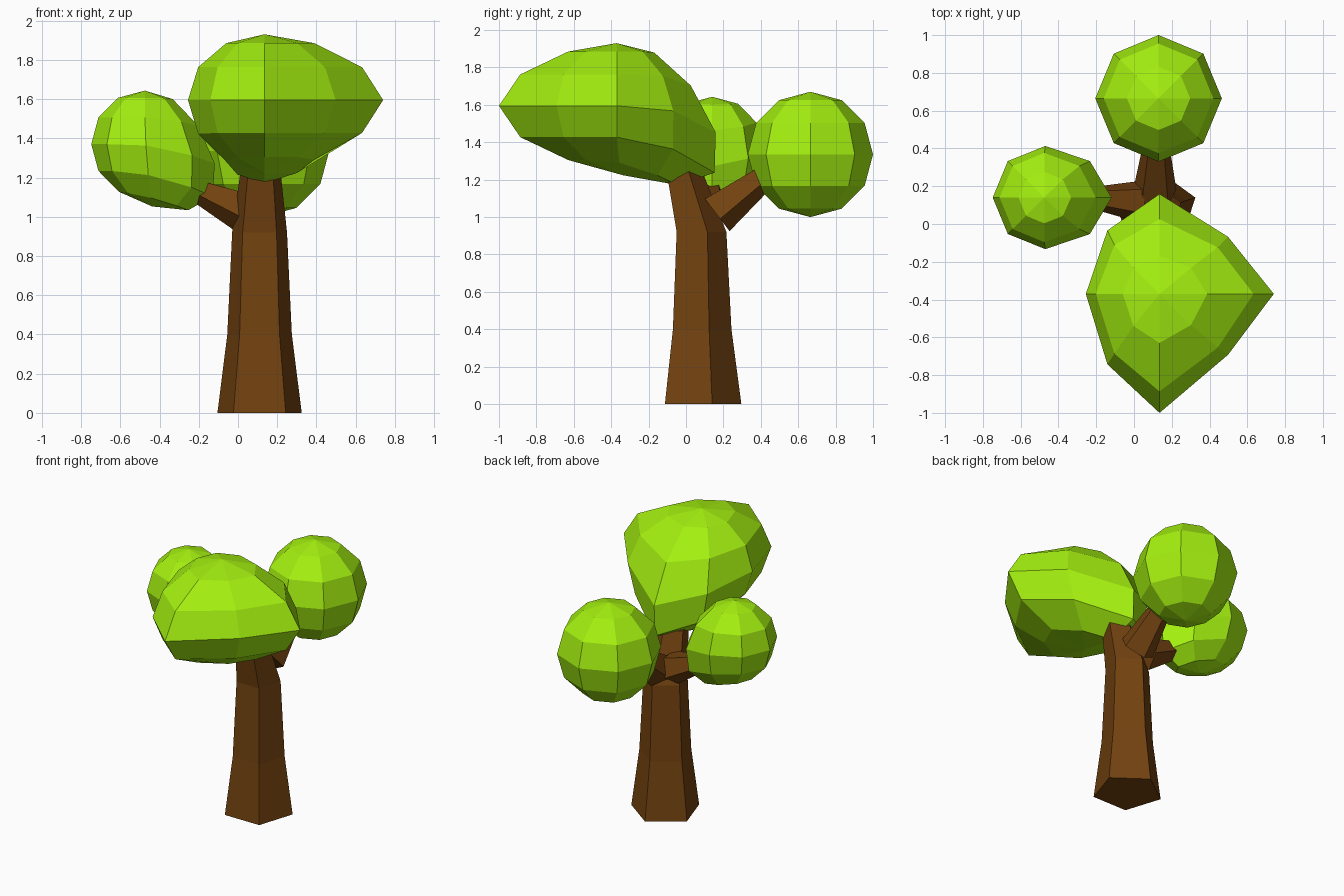
import bpy, bmesh, math
from mathutils import Vector

if "Cube" in bpy.data.objects:
    bpy.data.objects.remove(bpy.data.objects["Cube"])


def material(name, color):
    m = bpy.data.materials.new(name)
    m.diffuse_color = color
    m.use_nodes = True
    m.node_tree.nodes["Principled BSDF"].inputs["Base Color"].default_value = m.diffuse_color
    return m


bark = material("bark", (0.17, 0.055, 0.005, 1))
leaf = material("leaf", (0.37, 0.87, 0.005, 1))


def finish(bm, name, mat):
    bmesh.ops.recalc_face_normals(bm, faces=bm.faces)
    me = bpy.data.meshes.new(name)
    bm.to_mesh(me)
    bm.free()
    me.materials.append(mat)
    bpy.context.collection.objects.link(bpy.data.objects.new(name, me))


def loft(name, rings, sides=5):
    """Capped tube through rings of (centre, radius, axis)."""
    bm = bmesh.new()
    loops = []
    for centre, r, axis in rings:
        axis = Vector(axis).normalized()
        side = Vector((1, 0, 0)) if abs(axis.x) < 0.5 else Vector((0, 1, 0))
        up = axis.cross(side).normalized()
        angles = [math.pi / 2 + math.tau * i / sides for i in range(sides)]
        loops.append([bm.verts.new(Vector(centre) + r * (side * math.cos(a) + up * math.sin(a)))
                      for a in angles])
    for a, b in zip(loops, loops[1:]):
        for i in range(sides):
            j = (i + 1) % sides
            bm.faces.new((a[i], a[j], b[j], b[i]))
    bm.faces.new(loops[0])
    bm.faces.new(loops[-1])
    finish(bm, name, bark)


def crown(name, centre, rx, rz, pulls=()):
    """Low-poly ball whose points are dragged with a smooth falloff: (at, move, reach)."""
    bm = bmesh.new()
    bmesh.ops.create_uvsphere(bm, u_segments=8, v_segments=6, radius=1)
    for v in bm.verts:
        v.co = Vector(centre) + Vector((v.co.x * rx, v.co.y * rx, v.co.z * rz))
    for at, move, reach in pulls:
        for v in bm.verts:
            t = max(0, 1 - (v.co - Vector(at)).length / reach)
            v.co += Vector(move) * (3 * t * t - 2 * t ** 3)
    finish(bm, name, leaf)


# Trunk, leaning forward at the top into the front crown
Z = (0, 0, 1)
loft("trunk", [((0.11, 0.07, 0), 0.226, Z), ((0.11, 0.07, 0.4), 0.173, Z),
               ((0.11, 0.069, 0.92), 0.147, Z), ((0.115, -0.02, 1.25), 0.105, Z)])

# Side branches
back = (0, 0.34, 0.26)
loft("back_branch", [((0.11, 0.16, 1.02), 0.12, back), ((0.12, 0.5, 1.28), 0.055, back)])
left = (-0.26, 0.02, 0.115)
loft("left_branch", [((0.02, 0.12, 1.035), 0.11, left), ((-0.24, 0.14, 1.15), 0.055, left)])

# Leaf crowns
crown("back_crown", (0.13, 0.665, 1.335), 0.335, 0.335)
crown("left_crown", (-0.475, 0.14, 1.37), 0.273, 0.273,
      [((-0.237, 0.14, 1.23), (0.11, 0, -0.13), 0.45)])
crown("front_crown", (0.135, -0.37, 1.595), 0.39, 0.335,
      [((0.525, -0.37, 1.595), (0.215, 0, 0), 0.53),
       ((0.135, -0.76, 1.595), (0, -0.24, 0), 0.53),
       ((0.135, -0.03, 1.43), (0, 0.185, -0.19), 0.53)])
